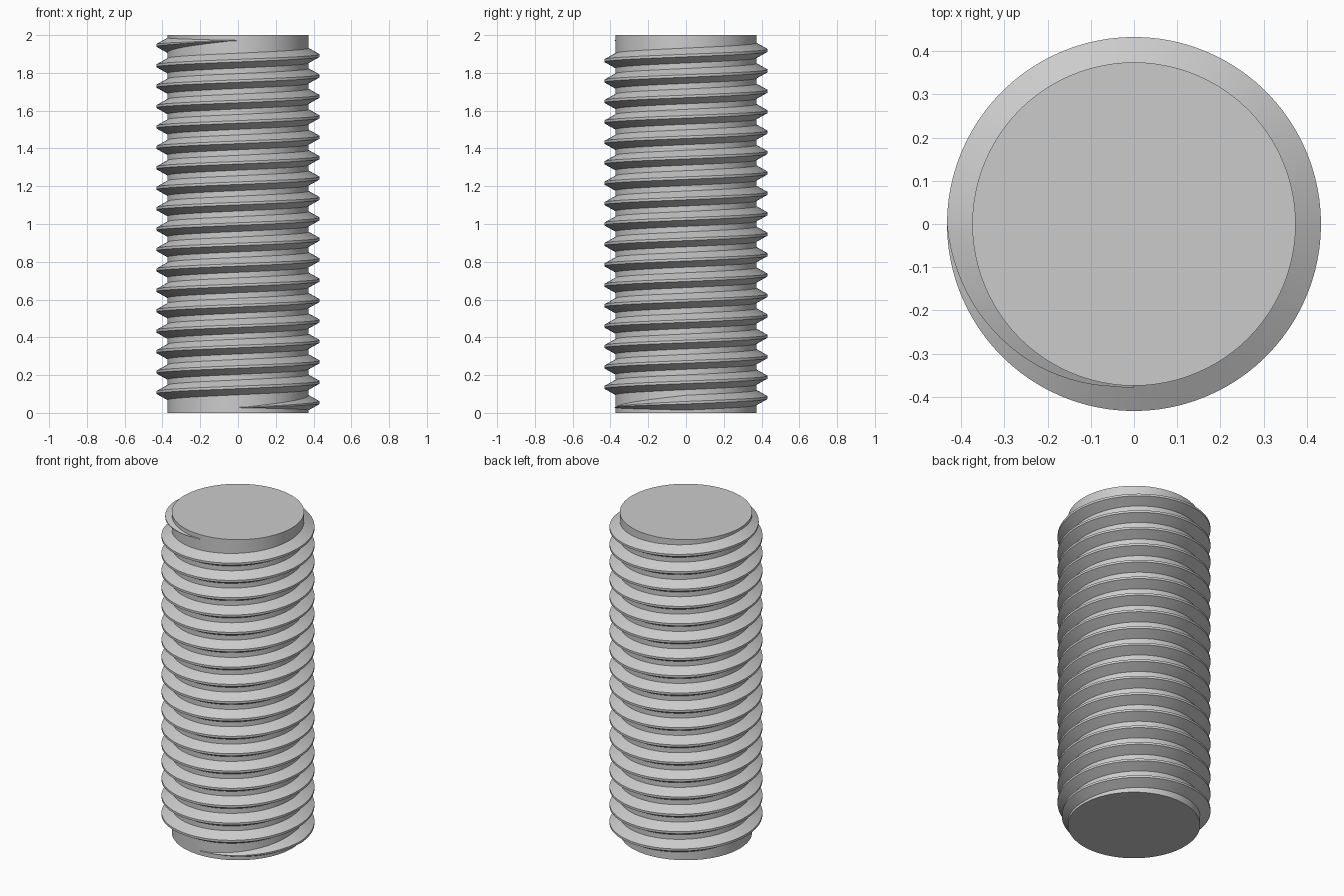
import bpy
import bmesh
from math import sin, cos, pi

cube = bpy.data.objects.get("Cube")
if cube:
    bpy.data.objects.remove(cube, do_unlink=True)

LENGTH = 2.0
PITCH = LENGTH / 18.5
DEPTH = 0.541 * PITCH            # metric thread depth
CREST_R = 4 * PITCH
CORE_R = CREST_R - DEPTH
TURNS = 18
SEGS = 96                        # steps per turn

steel = bpy.data.materials.new("grey_steel")
steel.use_nodes = True
colour = (0.6, 0.6, 0.6, 1)
steel.diffuse_color = colour
steel.node_tree.nodes["Principled BSDF"].inputs["Base Color"].default_value = colour


def add_object(name, bm):
    """Turn a bmesh into a smooth-shaded steel object with sharp edges kept."""
    bmesh.ops.recalc_face_normals(bm, faces=bm.faces[:])
    mesh = bpy.data.meshes.new(name)
    bm.to_mesh(mesh)
    bm.free()
    mesh.materials.append(steel)
    obj = bpy.data.objects.new(name, mesh)
    bpy.context.collection.objects.link(obj)
    bpy.ops.object.select_all(action='DESELECT')
    obj.select_set(True)
    bpy.context.view_layer.objects.active = obj
    bpy.ops.object.shade_smooth_by_angle(angle=pi / 6)
    return obj


# Plain cylindrical core
bm = bmesh.new()
bmesh.ops.create_cone(bm, cap_ends=True, segments=SEGS,
                      radius1=CORE_R, radius2=CORE_R, depth=LENGTH)
bmesh.ops.translate(bm, verts=bm.verts, vec=(0, 0, LENGTH / 2))
add_object("rod_core", bm)

# Helical ridge: trapezoid section swept upward, fading out over a quarter turn
root, crest = PITCH * 3 / 8, PITCH / 16
SECTION = [(0, -root), (DEPTH, -crest), (DEPTH, crest), (0, root)]
SINK = 0.002                     # buries the root in the core
bm = bmesh.new()
steps = TURNS * SEGS
rings = []
for i in range(steps + 1):
    turn = i / SEGS
    angle = 2 * pi * turn - pi / 2
    fade = max(0.08, min(1, 4 * turn, 4 * (TURNS - turn)))
    z_mid = PITCH * (0.25 + turn)
    ring = []
    for out, dz in SECTION:
        r = CORE_R + (out * fade if out else -SINK)
        ring.append(bm.verts.new((r * cos(angle), r * sin(angle), z_mid + dz * fade)))
    rings.append(ring)
for a, b in zip(rings, rings[1:]):
    for k in range(4):
        n = (k + 1) % 4
        bm.faces.new((a[k], a[n], b[n], b[k]))
bm.faces.new(rings[0])
bm.faces.new(rings[-1])
add_object("screw_thread", bm)
